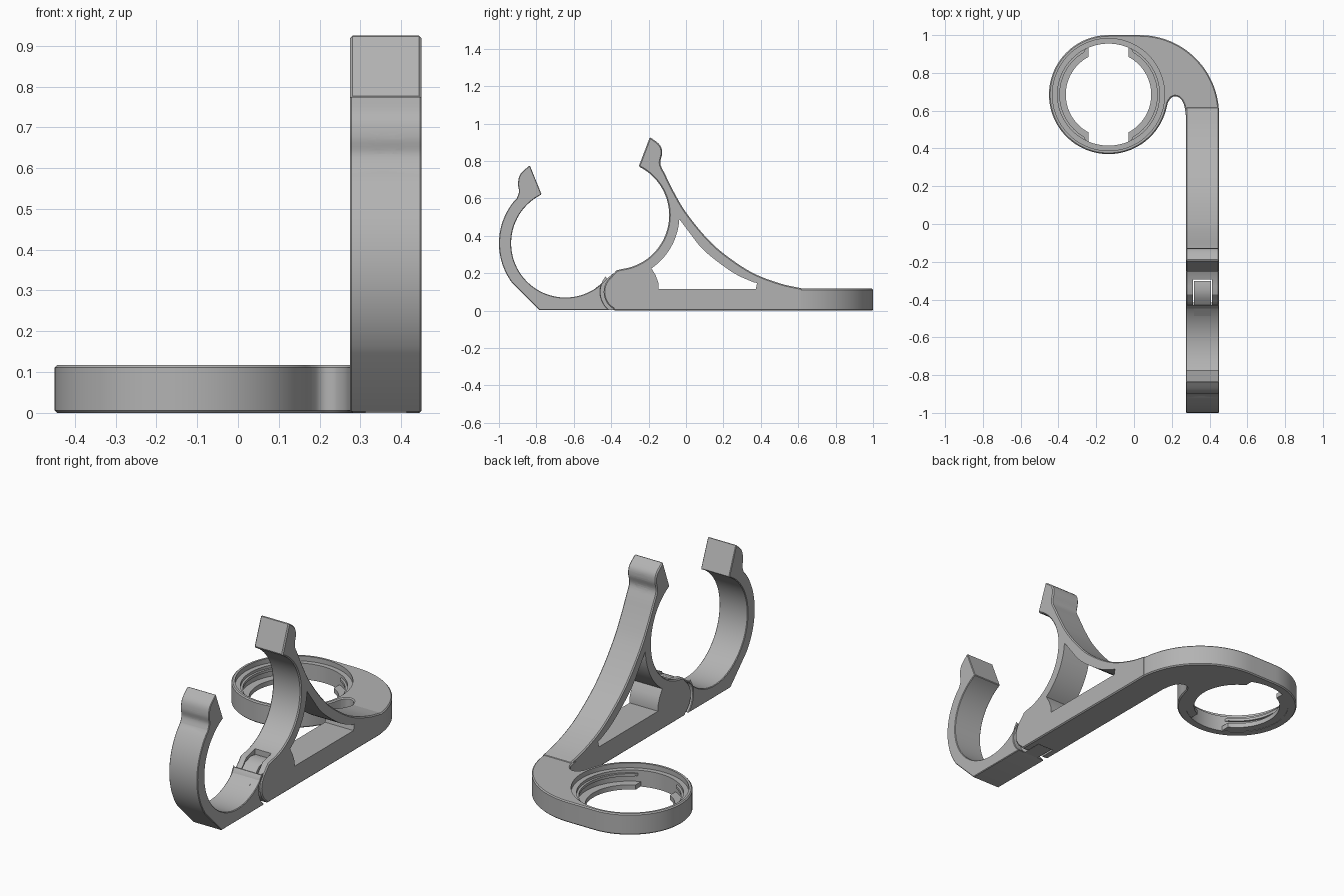
import bpy, bmesh
from math import sin, cos, radians
from mathutils import Matrix, Vector

cube = bpy.data.objects.get("Cube")
if cube:
    bpy.data.objects.remove(cube, do_unlink=True)

grey = bpy.data.materials.new("plastic_grey")
grey.use_nodes = True
grey.diffuse_color = (0.45, 0.45, 0.45, 1)
grey.node_tree.nodes["Principled BSDF"].inputs["Base Color"].default_value = grey.diffuse_color

X, Y, Z = Vector((1, 0, 0)), Vector((0, 1, 0)), Vector((0, 0, 1))


def frame(u, v, w, origin=(0, 0, 0)):
    m = Matrix((u, v, w)).transposed().to_4x4()
    m.translation = origin
    return m


PLAN = frame(X, Y, Z)
SIDE = frame(Y, Z, X)


def arc(cx, cy, r, a, b, n=32):
    return [(cx + r * cos(radians(a + (b - a) * i / n)),
             cy + r * sin(radians(a + (b - a) * i / n))) for i in range(n + 1)]


def circle(cx, cy, r, n=96):
    return arc(cx, cy, r, 0, 360, n)[:-1]


def spline(pts, n=6):
    """Smooth curve through the points."""
    p = [Vector(q) for q in [pts[0], *pts, pts[-1]]]
    out = []
    for a, b, c, d in zip(p, p[1:], p[2:], p[3:]):
        for i in range(n):
            t = i / n
            out.append(tuple(0.5 * (2 * b + (c - a) * t + (2 * a - 5 * b + 4 * c - d) * t * t
                                    + (3 * b - a - 3 * c + d) * t ** 3)))
    return out + [pts[-1]]


def prism(name, pts, m, lo, hi, bevel=0):
    """Extrude a 2D outline between two levels of a frame."""
    bm = bmesh.new()
    face = bm.faces.new([bm.verts.new((u, v, lo)) for u, v in pts])
    new = bmesh.ops.extrude_face_region(bm, geom=[face])["geom"]
    bmesh.ops.translate(bm, vec=(0, 0, hi - lo),
                        verts=[g for g in new if isinstance(g, bmesh.types.BMVert)])
    bm.transform(m)
    bmesh.ops.recalc_face_normals(bm, faces=bm.faces)
    mesh = bpy.data.meshes.new(name)
    bm.to_mesh(mesh)
    bm.free()
    mesh.materials.append(grey)
    ob = bpy.data.objects.new(name, mesh)
    bpy.context.collection.objects.link(ob)
    if bevel:
        mod = ob.modifiers.new("bevel", "BEVEL")
        mod.width, mod.segments = bevel, 1
        mod.limit_method, mod.angle_limit = "ANGLE", radians(50)
        apply(ob, mod)
    return ob


def apply(ob, mod):
    bpy.ops.object.select_all(action="DESELECT")
    bpy.context.view_layer.objects.active = ob
    ob.select_set(True)
    bpy.ops.object.modifier_apply(modifier=mod.name)


def combine(ob, other, operation="DIFFERENCE"):
    mod = ob.modifiers.new("bool", "BOOLEAN")
    mod.operation, mod.solver, mod.object = operation, "EXACT", other
    apply(ob, mod)
    bpy.data.objects.remove(other, do_unlink=True)


def box(x0, x1, y0, y1):
    return [(x0, y0), (x1, y0), (x1, y1), (x0, y1)]


LEFT, RIGHT, MID = 0.275, 0.45, 0.3625
HINGE = (-0.335, 0.1)

# Front jaw: curved band with a lug at the top and a hollow end at the hinge
jaw = arc(-0.645, 0.36, 0.29, 116, 319, 56)
jaw += arc(*HINGE, 0.122, 141, 231, 14)
jaw += [(-0.42, 0.003), (-0.785, 0.003)]
jaw += arc(-0.645, 0.36, 0.355, 217, 141, 24)
jaw += spline([(-0.905, 0.6), (-0.893, 0.635), (-0.898, 0.68), (-0.885, 0.73), (-0.835, 0.777)], 5)
front_jaw = prism("front_jaw", jaw, SIDE, LEFT, RIGHT, 0.006)

# Rear arm: jaw, brace and straight beam in one side profile
arm = arc(-0.38, 0.51, 0.29, -83, 64, 44)
arm += spline([(-0.193, 0.928), (-0.139, 0.885), (-0.128, 0.84), (-0.137, 0.785), (-0.11, 0.725),
               (-0.06, 0.625), (0, 0.525), (0.1, 0.4), (0.2, 0.306), (0.35, 0.205),
               (0.5, 0.146), (0.62, 0.119)], 5)
arm += [(0.62, 0), (-0.385, 0)]
arm += arc(*HINGE, 0.105, 238, 130, 18) + [(-0.372, 0.215)]
rear_arm = prism("rear_arm", arm, SIDE, LEFT, RIGHT, 0.006)

# Window under the brace
window = arc(-0.38, 0.51, 0.345, -3.5, -55.5, 16)
window += [(-0.163, 0.19), (-0.148, 0.15), (-0.147, 0.115), (0.373, 0.115), (0.38, 0.148)]
window += spline([(0.36, 0.152), (0.25, 0.204), (0.1, 0.318), (0.02, 0.415)], 5)
combine(rear_arm, prism("window_cutter", window, SIDE, 0, 1))

# Hinge slot and the tongue inside it
combine(rear_arm, prism("slot_cutter", box(-0.5, -0.295, -0.1, 0.3), SIDE, MID - 0.05, MID + 0.05))
tongue = [(-0.5, 0.004), (-0.301, 0.004), (-0.301, 0.205), (-0.345, 0.212),
          (-0.395, 0.195), (-0.44, 0.154), (-0.5, 0.107)]
prism("hinge_tongue", tongue, SIDE, MID - 0.044, MID + 0.044)

# Curved beam end and ring, seen in plan
CX, CY = -0.135, 0.685
outline = [(LEFT, 0.45), (RIGHT, 0.45)] + arc(0.03, 0.58, 0.42, 0, 90, 32)
outline += arc(CX, CY, 0.315, 90, 344, 72)
outline += spline([(0.18, 0.645), (0.198, 0.669), (0.22, 0.676), (0.245, 0.665),
                   (0.265, 0.63), (LEFT, 0.57)], 5)
ring = prism("ring_cutout", outline, PLAN, 0, 0.117, 0.006)
combine(ring, prism("bore_cutter", circle(CX, CY, 0.27), PLAN, -0.1, 0.3))
combine(ring, prism("rim_cutter", circle(CX, CY, 0.297), PLAN, 0.09, 0.3))
combine(rear_arm, ring, "UNION")

# Lips inside the ring, open towards the front and back
for side, turn in (("left", 0), ("right", 180)):
    for level, inner, spread, lo, hi in (("lower", 0.226, 62.3, 0.002, 0.028),
                                         ("upper", 0.258, 60, 0.06, 0.075)):
        lip = arc(CX, CY, inner, turn - spread, turn + spread, 40)
        lip += arc(CX, CY, 0.275, turn + spread + 5, turn - spread - 5, 40)
        prism(f"{level}_lip_{side}", lip, PLAN, lo, hi)

# Screw holes in both lugs, with a hexagonal nut pocket and a round head pocket
for ob, axis, origin, sides in ((front_jaw, Vector((0, -0.91, -0.41)), (MID, -0.803, 0.702), 6),
                                (rear_arm, Vector((0, 0.92, -0.39)), (MID, -0.225, 0.85), 48)):
    axis.normalize()
    m = frame(X.cross(axis) * (1 if axis.y < 0 else -1), X, axis, origin)
    if m.determinant() < 0:
        m = m @ Matrix.Diagonal((1, -1, 1, 1))
    combine(ob, prism("screw_cutter", circle(0, 0, 0.028, 32), m, -0.05, 0.2))
    combine(ob, prism("pocket_cutter", circle(0, 0, 0.056 if sides == 6 else 0.05, sides), m, 0.05, 0.2))

# Smooth curved surfaces, keep the edges sharp
bpy.ops.object.select_all(action="DESELECT")
for ob in bpy.context.collection.objects:
    if ob.type == "MESH" and grey.name in ob.data.materials:
        ob.select_set(True)
        bpy.context.view_layer.objects.active = ob
bpy.ops.object.shade_smooth_by_angle(angle=radians(30))
